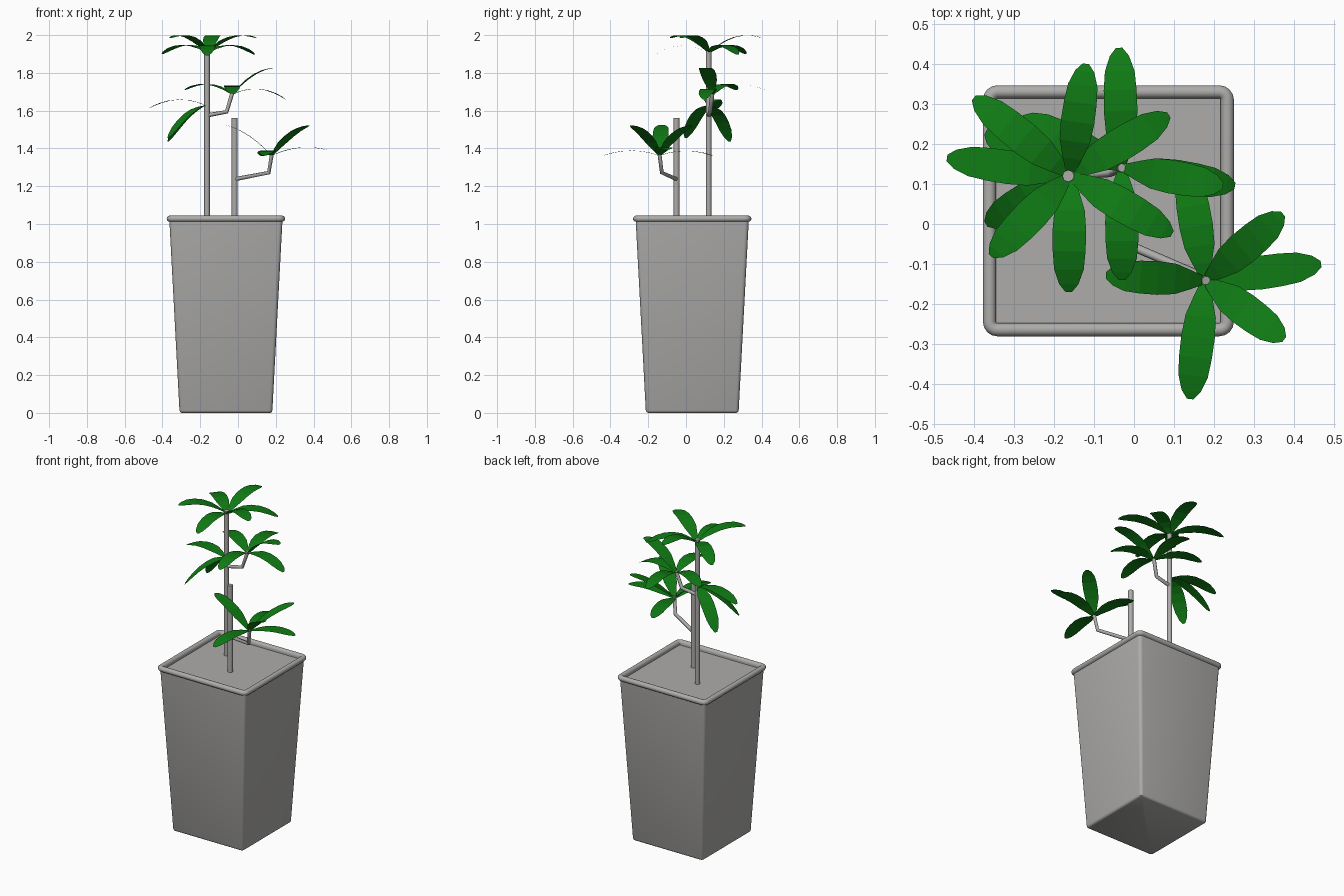
import bpy, math
from mathutils import Vector

if "Cube" in bpy.data.objects:
    bpy.data.objects.remove(bpy.data.objects["Cube"])


def material(name, rgb):
    m = bpy.data.materials.new(name)
    m.diffuse_color = (*rgb, 1)
    m.use_nodes = True
    m.node_tree.nodes["Principled BSDF"].inputs["Base Color"].default_value = m.diffuse_color
    return m


GREY = material("grey", (0.42, 0.415, 0.405))
GREEN = material("leaf green", (0.005, 0.2, 0.007))


def add_mesh(name, verts, faces, mat, angle=None):
    me = bpy.data.meshes.new(name)
    me.from_pydata(verts, [], faces)
    me.materials.append(mat)
    ob = bpy.data.objects.new(name, me)
    bpy.context.collection.objects.link(ob)
    if angle:
        bpy.ops.object.select_all(action='DESELECT')
        bpy.context.view_layer.objects.active = ob
        ob.select_set(True)
        bpy.ops.object.shade_smooth_by_angle(angle=math.radians(angle))
    return ob


# Tapered square pot: rounded-square rings (half width, height, corner radius)
CX, CY, SEG = -0.064, 0.033, 5


def square_ring(h, z, r):
    pts = []
    for q in range(4):
        sx, sy = [(1, 1), (-1, 1), (-1, -1), (1, -1)][q]
        for i in range(SEG):
            a = math.pi / 2 * (q + i / (SEG - 1))
            pts.append((CX + sx * (h - r) + r * math.cos(a),
                        CY + sy * (h - r) + r * math.sin(a), z))
    return pts


rings = [(0.234, 0.0, 0.008), (0.242, 0.004, 0.014), (0.246, 0.013, 0.018),
         (0.299, 1.012, 0.02)]
for i in range(9):                      # rolled rim
    a = math.radians(-50 + 230 * i / 8)
    h = 0.297 + 0.0165 * math.cos(a)
    rings.append((h, 1.028 + 0.0165 * math.sin(a), max(0.004, h - 0.277)))
rings.append((0.2805, 1.018, 0.004))    # soil level
verts = [p for r in rings for p in square_ring(*r)]
n = 4 * SEG
faces = [(k * n + i, k * n + (i + 1) % n, (k + 1) * n + (i + 1) % n, (k + 1) * n + i)
         for k in range(len(rings) - 1) for i in range(n)]
faces.append(tuple(reversed(range(n))))
faces.append(tuple((len(rings) - 1) * n + i for i in range(n)))
add_mesh("pot", verts, faces, GREY, 40)


# Stems and branches: tubes along a few points
def tube(name, pts, radius):
    cu = bpy.data.curves.new(name, 'CURVE')
    cu.dimensions = '3D'
    cu.bevel_depth = radius
    cu.bevel_resolution = 2
    cu.use_fill_caps = True
    sp = cu.splines.new('POLY')
    sp.points.add(len(pts) - 1)
    for p, co in zip(sp.points, pts):
        p.co = (*co, 1)
    cu.materials.append(GREY)
    bpy.context.collection.objects.link(bpy.data.objects.new(name, cu))


tube("tall_stem", [(-0.164, 0.12, 1.01), (-0.164, 0.12, 1.925)], 0.015)
tube("short_stem", [(-0.018, -0.05, 1.01), (-0.018, -0.05, 1.562)], 0.016)
tube("upper_branch", [(-0.164, 0.12, 1.575), (-0.06, 0.128, 1.594), (-0.03, 0.14, 1.695)], 0.011)
tube("lower_branch", [(-0.018, -0.05, 1.237), (0.163, -0.128, 1.272), (0.18, -0.141, 1.375)], 0.011)


# Leaves: flat arched strips with a blunt pointed tip
WIDTHS = [(0, 0.012), (0.12, 0.024), (0.28, 0.038), (0.46, 0.042),
          (0.64, 0.041), (0.8, 0.037), (0.93, 0.024), (1, 0.008)]


def leaf_cluster(name, centre, tips, arch):
    c = Vector(centre)
    verts, faces = [], []
    for tip in tips:
        d = Vector(tip) - c
        side = Vector((-d.y, d.x, 0)).normalized()
        base = len(verts)
        for t, w in WIDTHS:
            p = c + d * (0.03 + 0.97 * t) + Vector((0, 0, 4 * arch * t * (1 - t)))
            verts += [p - side * w, p + side * w]
        for i in range(len(WIDTHS) - 1):
            k = base + 2 * i
            faces.append((k, k + 2, k + 3, k + 1))
    add_mesh(name, verts, faces, GREEN)


leaf_cluster("top_leaves", (-0.16, 0.122, 1.912), [
    (-0.12, 0.40, 1.985), (-0.163, -0.17, 1.893), (0.087, 0.272, 1.897),
    (0.095, -0.025, 1.985), (-0.357, -0.08, 1.985), (-0.40, 0.315, 1.9)], 0.042)
leaf_cluster("upper_branch_leaves", (-0.03, 0.14, 1.69), [
    (0.252, 0.095, 1.66), (0.222, 0.095, 1.825), (-0.037, 0.44, 1.70),
    (-0.03, -0.14, 1.69), (-0.28, 0.265, 1.71)], 0.04)
leaf_cluster("side_leaves", (-0.17, 0.12, 1.632), [
    (-0.467, 0.165, 1.615), (-0.37, 0.0, 1.455), (-0.37, 0.23, 1.437)], 0.035)
leaf_cluster("lower_branch_leaves", (0.178, -0.141, 1.365), [
    (0.372, 0.025, 1.522), (0.467, -0.10, 1.393), (0.375, -0.288, 1.522),
    (0.14, -0.437, 1.362), (-0.07, -0.128, 1.525), (0.13, 0.145, 1.36)], 0.025)
